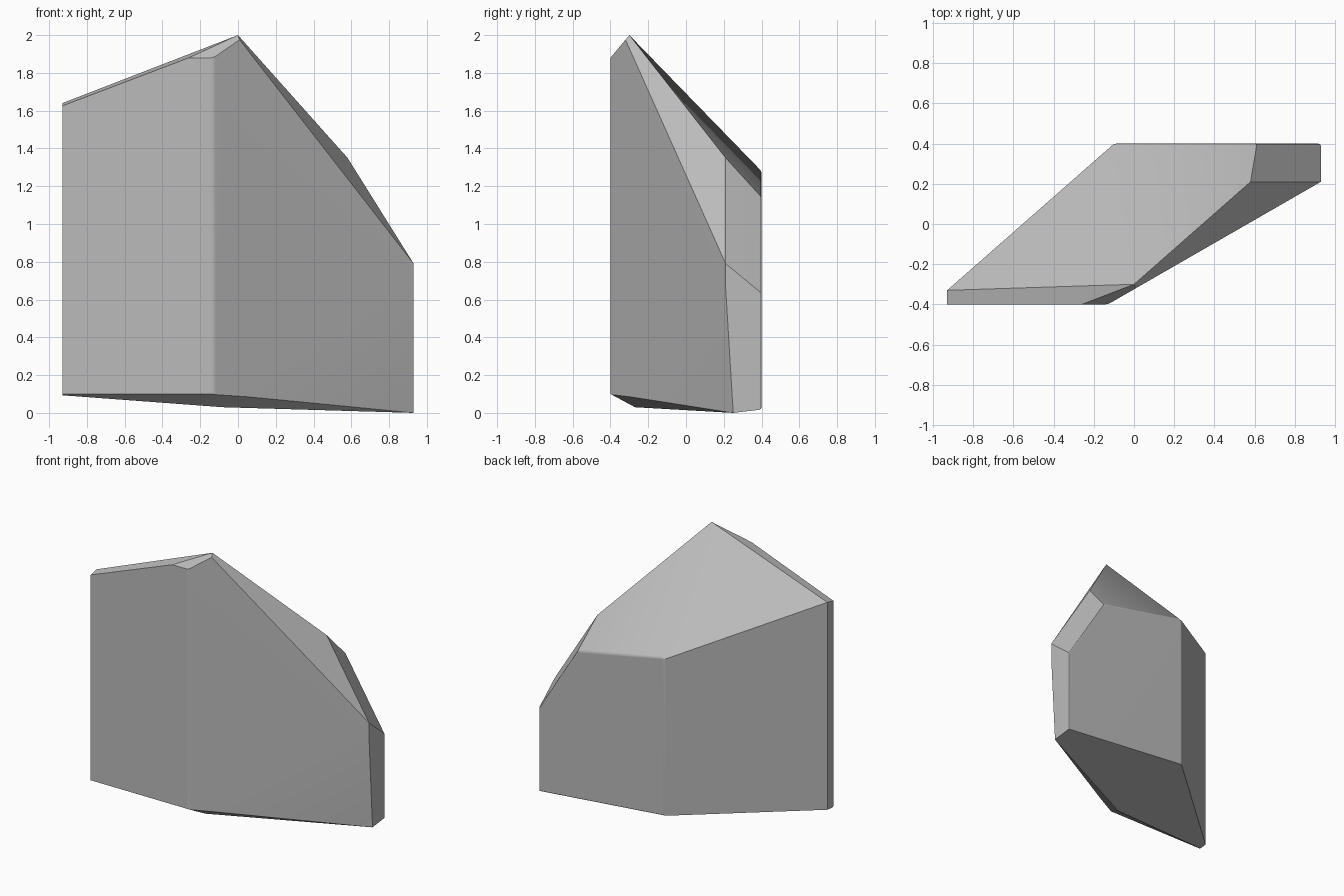
import bpy
import bmesh
from mathutils import Vector

cube = bpy.data.objects.get("Cube")
if cube:
    bpy.data.objects.remove(cube, do_unlink=True)

# Stone colour
stone = bpy.data.materials.new("stone_grey")
stone.use_nodes = True
grey = (0.5, 0.5, 0.5, 1)
stone.diffuse_color = grey
stone.node_tree.nodes["Principled BSDF"].inputs["Base Color"].default_value = grey

# Key corners shared by the chiselled planes
peak = Vector((0, -0.3, 2))
left_tip = Vector((-0.93, -0.33, 1.64))
brow = Vector((-0.26, -0.4, 1.88))
brow_end = Vector((-0.13, -0.4, 1.88))
back_corner = Vector((-0.08, 0.4, 1.28))
shoulder = Vector((0.58, 0.21, 1.35))
end_top = Vector((0.93, 0.21, 0.79))
end_back = Vector((0.93, 0.38, 0.65))
end_mid = Vector((0.93, 0.21, 0.66))
end_foot = Vector((0.93, 0.25, 0))
keel = Vector((-0.08, -0.27, 0.03))
toe = Vector((-0.1, -0.39, 0.1))
left_toe = Vector((-0.93, -0.4, 0.1))
left_heel = Vector((-0.93, -0.33, 0.1))
front_toe = Vector((-0.13, -0.4, 0.1))
inside = Vector((0, 0, 0.8))

cuts = [
    (peak, left_tip, back_corner),      # left top slope
    (peak, shoulder, back_corner),      # back top slope
    (peak, left_tip, brow),             # front left chamfer
    (peak, brow, brow_end),             # front peak chamfer
    (peak, shoulder, end_top),          # right shoulder
    (shoulder, end_top, end_back),      # end slope
    (end_mid, end_foot, toe),           # tilted lower right wall
    (left_heel, keel, end_foot),        # underside
    (left_toe, front_toe, keel),        # front undercut
    (toe, keel, end_foot),              # right undercut
]

# Block raised from the footprint
footprint = [(-0.93, -0.4), (-0.13, -0.4), (0.93, 0.21),
             (0.93, 0.4), (-0.1, 0.4), (-0.93, -0.33)]
bm = bmesh.new()
base = bm.faces.new([bm.verts.new((x, y, 0)) for x, y in footprint])
raised = bmesh.ops.extrude_face_region(bm, geom=[base])["geom"]
bmesh.ops.translate(bm, vec=(0, 0, 2.2),
                    verts=[v for v in raised if isinstance(v, bmesh.types.BMVert)])
bmesh.ops.recalc_face_normals(bm, faces=bm.faces)


def chisel(a, b, c):
    """Slice the block along the plane through three points and cap it."""
    normal = (b - a).cross(c - a).normalized()
    if normal.dot(inside - a) > 0:
        normal.negate()
    geom = bm.verts[:] + bm.edges[:] + bm.faces[:]
    cut = bmesh.ops.bisect_plane(bm, geom=geom, dist=0.0001, plane_co=a,
                                 plane_no=normal, clear_outer=True)
    edges = [e for e in cut["geom_cut"]
             if isinstance(e, bmesh.types.BMEdge) and e.is_boundary]
    if edges:
        bmesh.ops.holes_fill(bm, edges=edges, sides=0)


for cut in cuts:
    chisel(*cut)
bmesh.ops.remove_doubles(bm, verts=bm.verts, dist=0.004)
bmesh.ops.recalc_face_normals(bm, faces=bm.faces)


# Worn edges: around the back face and down the front corner
def is_worn(edge):
    a, b = (v.co for v in edge.verts)
    on_back = min(a.y, b.y) > 0.39
    upright = abs(a.z - b.z) > 1 and max(abs(a.x), abs(b.x)) < 0.3
    return on_back or upright


bmesh.ops.bevel(bm, geom=[e for e in bm.edges if is_worn(e)], offset=0.035,
                offset_type='OFFSET', segments=2, profile=0.5,
                affect='EDGES', clamp_overlap=True)

mesh = bpy.data.meshes.new("rock")
bm.to_mesh(mesh)
bm.free()
mesh.materials.append(stone)
rock = bpy.data.objects.new("rock", mesh)
bpy.context.collection.objects.link(rock)

# Soft shading over worn edges, crisp elsewhere
bpy.context.view_layer.objects.active = rock
rock.select_set(True)
bpy.ops.object.shade_smooth_by_angle(angle=0.5)
weighted = rock.modifiers.new("weighted_normals", 'WEIGHTED_NORMAL')
weighted.keep_sharp = True
